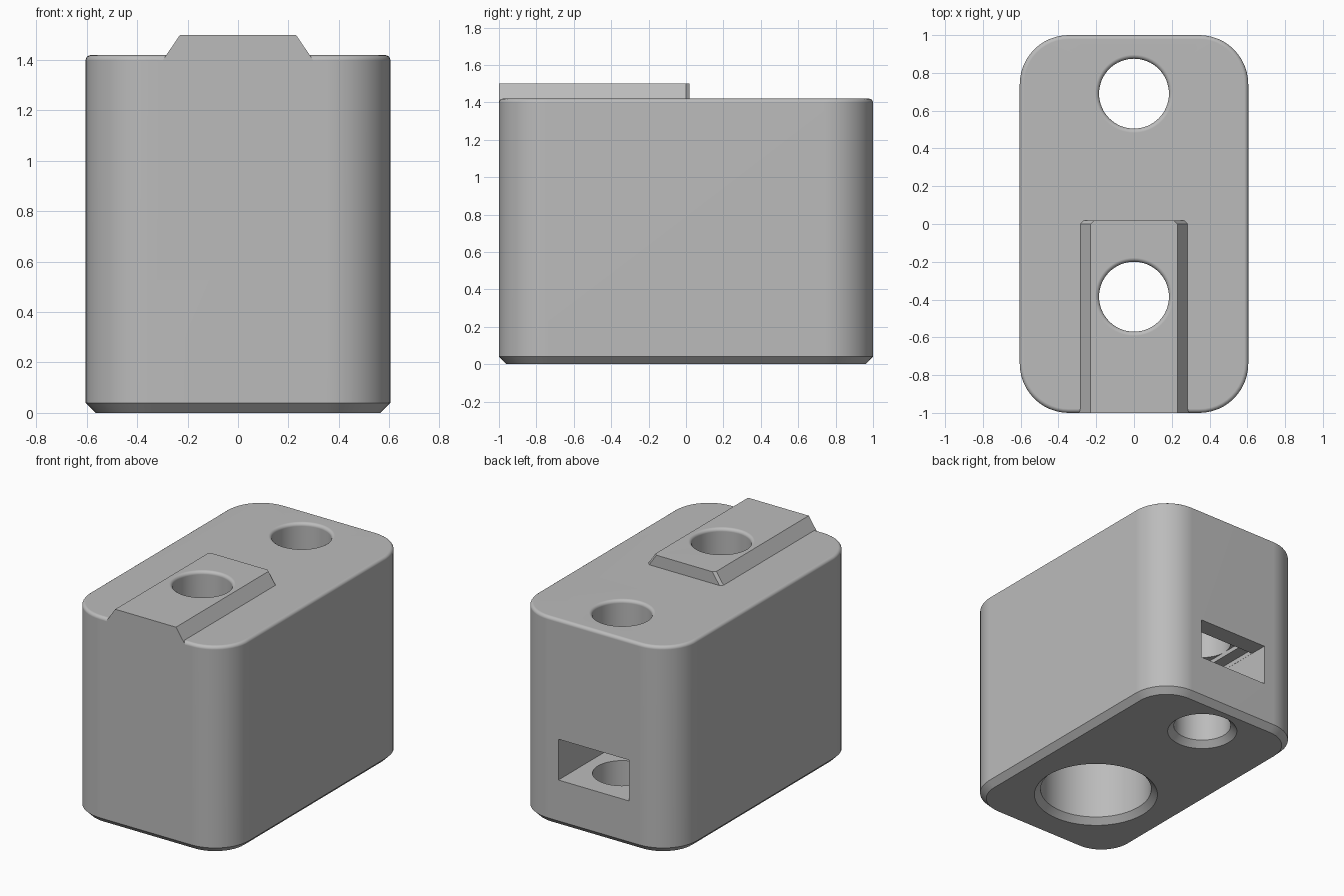
import bpy
import bmesh
from math import sin, cos, pi, radians

cube = bpy.data.objects.get("Cube")
if cube:
    bpy.data.objects.remove(cube, do_unlink=True)

HALF_X, HALF_Y, TOP, RAIL_TOP = 0.605, 1.0, 1.42, 1.50
CORNER, CHAMFER, FILLET = 0.26, 0.04, 0.022
HOLE_R, BORE_R = 0.185, 0.36
FRONT_Y, BACK_Y = -0.385, 0.69

grey = bpy.data.materials.new("plain grey")
grey.use_nodes = True
GREY = (0.5, 0.5, 0.5, 1)
grey.diffuse_color = GREY
grey.node_tree.nodes["Principled BSDF"].inputs["Base Color"].default_value = GREY


def finish(name, bm):
    bmesh.ops.recalc_face_normals(bm, faces=bm.faces)
    mesh = bpy.data.meshes.new(name)
    bm.to_mesh(mesh)
    bm.free()
    mesh.materials.append(grey)
    obj = bpy.data.objects.new(name, mesh)
    bpy.context.collection.objects.link(obj)
    return obj


def loft(name, rings):
    """Skin matching closed rings and cap both ends."""
    bm = bmesh.new()
    loops = [[bm.verts.new(p) for p in ring] for ring in rings]
    n = len(loops[0])
    for a, b in zip(loops, loops[1:]):
        for i in range(n):
            j = (i + 1) % n
            bm.faces.new((a[i], a[j], b[j], b[i]))
    bm.faces.new(loops[0])
    bm.faces.new(loops[-1])
    return finish(name, bm)


def rounded_ring(inset, z, steps=12):
    r = CORNER - inset
    cx, cy = HALF_X - CORNER, HALF_Y - CORNER
    ring = []
    for q, (sx, sy) in enumerate(((1, 1), (-1, 1), (-1, -1), (1, -1))):
        for k in range(steps + 1):
            a = (q + k / steps) * pi / 2
            ring.append((sx * cx + r * cos(a), sy * cy + r * sin(a), z))
    return ring


def lathe(name, y, profile, n=64):
    return loft(name, [[(r * cos(2 * pi * i / n), y + r * sin(2 * pi * i / n), z)
                        for i in range(n)] for r, z in profile])


def box(name, x, y0, y1, z0, z1):
    return loft(name, [[(-x, y0, z), (x, y0, z), (x, y1, z), (-x, y1, z)]
                       for z in (z0, z1)])


def rim(top):
    """Rounded hole mouth, opening upward."""
    arc = [k * pi / 8 for k in range(5)]
    pts = [(HOLE_R + FILLET * (1 - cos(a)), top - FILLET * (1 - sin(a))) for a in arc]
    return pts + [(HOLE_R + FILLET, top + 0.2)]


def mouth(r):
    """Chamfered hole mouth at the underside."""
    return [(r + CHAMFER, -0.1), (r + CHAMFER, 0), (r, CHAMFER)]


# Main block: chamfered foot, rounded top edge
levels = [(CHAMFER, 0), (0, CHAMFER)]
levels += [(FILLET * (1 - cos(a)), TOP - FILLET * (1 - sin(a)))
           for a in (k * pi / 8 for k in range(5))]
body = loft("block", [rounded_ring(i, z) for i, z in levels])

# Dovetail rail, flush with the front, small bevel at its inner corners
half = [(0.28, TOP - 0.06), (0.298, TOP - 0.02), (0.23, RAIL_TOP)]
outline = half + [(-x, z) for x, z in reversed(half)]
rail = loft("rail", [[(x - (d if x > 0 else -d), y, z) for x, z in outline]
                     for y, d in ((-HALF_Y, 0), (0.0, 0), (0.018, 0.018))])

# Screw holes, nut slot and its bridging steps
cutters = [
    lathe("front_hole_cutter", FRONT_Y,
          mouth(BORE_R) + [(BORE_R, 0.8), (HOLE_R, 0.8)] + rim(RAIL_TOP)),
    lathe("back_hole_cutter", BACK_Y, mouth(HOLE_R) + rim(TOP)),
    box("nut_slot_cutter", 0.267, 0.42, 1.1, 0.32, 0.60),
    box("bridge_groove_cutter", 0.266, BACK_Y - HOLE_R, BACK_Y + HOLE_R, 0.5, 0.63),
    box("bridge_square_cutter", HOLE_R, BACK_Y - HOLE_R, BACK_Y + HOLE_R, 0.5, 0.66),
]

bpy.ops.object.select_all(action='DESELECT')
bpy.context.view_layer.objects.active = body
body.select_set(True)
for tool, operation in [(rail, 'UNION')] + [(c, 'DIFFERENCE') for c in cutters]:
    tool.hide_render = True
    mod = body.modifiers.new(tool.name, 'BOOLEAN')
    mod.operation, mod.solver, mod.object = operation, 'EXACT', tool
    bpy.ops.object.modifier_apply(modifier=mod.name)
    bpy.data.objects.remove(tool, do_unlink=True)

# Smooth the curves while keeping large faces flat
bpy.ops.object.shade_smooth_by_angle(angle=radians(30))
weighted = body.modifiers.new("flat_faces", 'WEIGHTED_NORMAL')
weighted.keep_sharp = True
